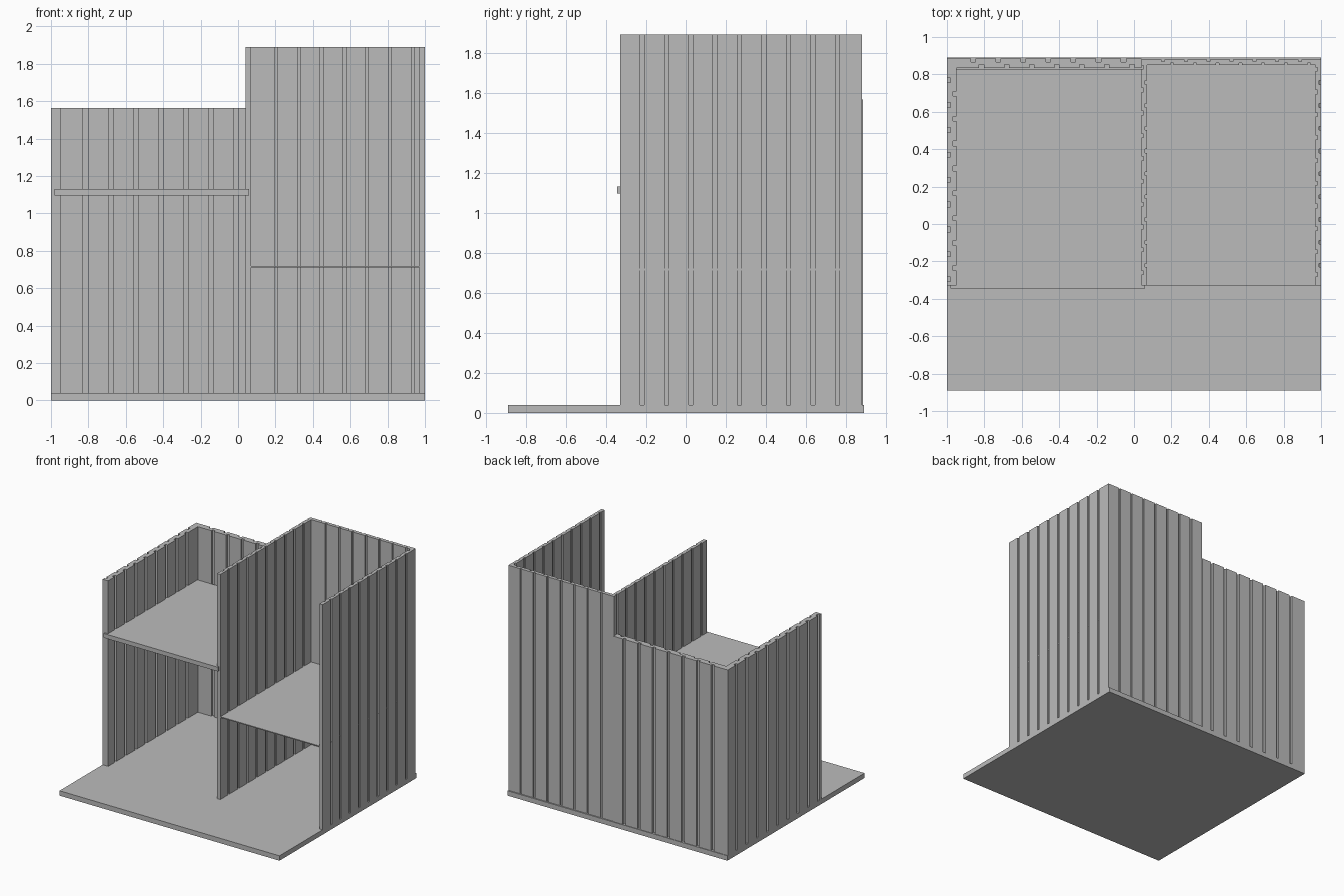
import bpy
import bmesh

cube = bpy.data.objects.get("Cube")
if cube:
    bpy.data.objects.remove(cube, do_unlink=True)

grey = bpy.data.materials.new("plain_grey")
grey.use_nodes = True
colour = (0.5, 0.5, 0.5, 1)
grey.diffuse_color = colour
grey.node_tree.nodes["Principled BSDF"].inputs["Base Color"].default_value = colour


def extrude_outline(name, outline, bottom, top):
    """Raise a flat plan outline into a solid."""
    bm = bmesh.new()
    face = bm.faces.new([bm.verts.new((x, y, bottom)) for x, y in outline])
    raised = bmesh.ops.extrude_face_region(bm, geom=[face])["geom"]
    verts = [v for v in raised if isinstance(v, bmesh.types.BMVert)]
    bmesh.ops.translate(bm, verts=verts, vec=(0, 0, top - bottom))
    bmesh.ops.recalc_face_normals(bm, faces=bm.faces)
    mesh = bpy.data.meshes.new(name)
    bm.to_mesh(mesh)
    bm.free()
    mesh.materials.append(grey)
    obj = bpy.data.objects.new(name, mesh)
    bpy.context.collection.objects.link(obj)


def slab(name, x0, x1, y0, y1, z0, z1):
    extrude_outline(name, [(x0, y0), (x1, y0), (x1, y1), (x0, y1)], z0, z1)


def grooved_edge(start, end, level, depth, first, pitch, width):
    """Points along one wall face, stepping in at every groove."""
    points = [(start, level)]
    centre = first
    while centre + width / 2 < end - 0.005:
        a, b = centre - width / 2, centre + width / 2
        points += [(a, level), (a, level + depth), (b, level + depth), (b, level)]
        centre += pitch
    return points + [(end, level)]


def grooved_wall(name, along, start, end, low, high, top, first_low, first_high,
                 pitch, width, depth):
    outline = grooved_edge(start, end, low, depth, first_low, pitch, width)
    outline += reversed(grooved_edge(start, end, high, -depth, first_high, pitch, width))
    if along == "y":
        outline = [(b, a) for a, b in outline]
    extrude_outline(name, outline, BASE_TOP, top)


BASE_TOP = 0.04
LOW_TOP, HIGH_TOP = 1.565, 1.89
FRONT = -0.33

# Ground plate
slab("base_plate", -1, 1, -0.89, 0.89, 0, BASE_TOP)

# Lower, thicker walls on the right-hand half
grooved_wall("low_side_wall", "y", FRONT, 0.835, -1, -0.95, LOW_TOP,
             -0.295, -0.235, 0.133, 0.025, 0.018)
grooved_wall("low_back_wall", "x", -1, 0.04, 0.835, 0.885, LOW_TOP,
             -0.815, -0.86, 0.134, 0.025, 0.018)

# Taller, thinner walls on the left-hand half
grooved_wall("middle_wall", "y", FRONT, 0.88, 0.04, 0.07, HIGH_TOP,
             -0.26, -0.22, 0.122, 0.02, 0.01)
grooved_wall("tall_side_wall", "y", FRONT, 0.88, 0.97, 1, HIGH_TOP,
             -0.27, -0.22, 0.122, 0.02, 0.01)
grooved_wall("tall_back_wall", "x", 0.07, 0.97, 0.85, 0.88, HIGH_TOP,
             0.203, 0.155, 0.122, 0.016, 0.01)

# Floors slotted into the walls
slab("upper_floor", -0.98, 0.058, -0.345, 0.83, 1.095, 1.13)
slab("lower_floor", 0.06, 0.993, FRONT + 0.002, 0.86, 0.712, 0.72)
